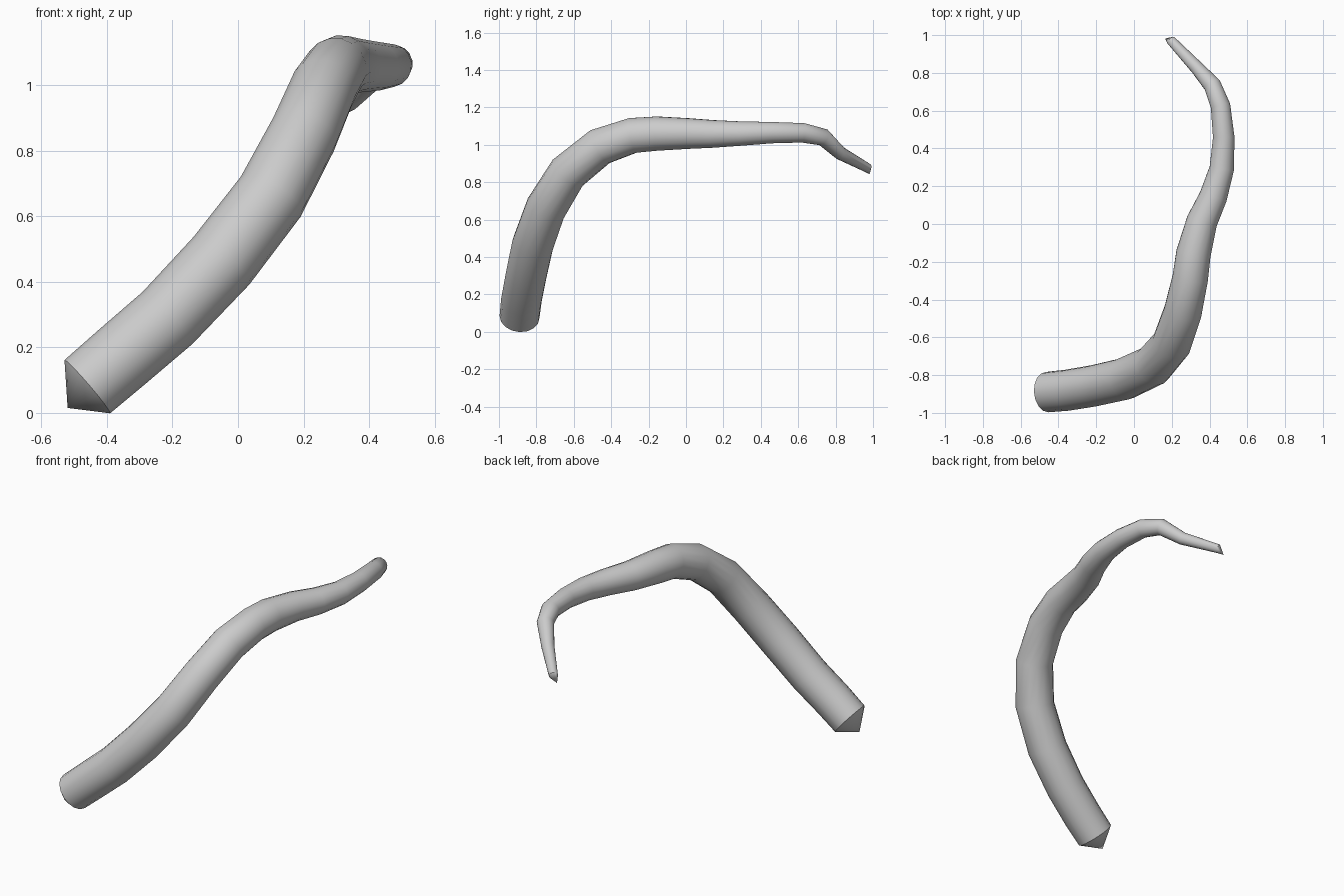
import bpy, bmesh, math
from mathutils import Vector

default = bpy.data.objects.get("Cube")
if default:
    bpy.data.objects.remove(default, do_unlink=True)

SIDES = 16
# Centre line of the horn: x, y, z, radius
PATH = [
    (-.46, -.89, .08, .107), (-.355, -.88, .17, .109), (-.215, -.857, .29, .110),
    (-.05, -.82, .465, .112), (.1, -.75, .66, .110), (.2, -.633, .85, .106),
    (.26, -.46, .99, .102), (.298, -.285, 1.05, .096), (.315, -.155, 1.06, .093),
    (.36, .015, 1.06, .083), (.42, .145, 1.058, .075), (.465, .295, 1.06, .066),
    (.475, .46, 1.065, .058), (.458, .625, 1.064, .053), (.415, .735, 1.04, .047),
    (.335, .825, .955, .036), (.195, .973, .875, .025),
]
ROOT_TIP = Vector((-.52, -.895, .015))
END_TIP = Vector((.165, .982, .842))

material = bpy.data.materials.new("horn_grey")
material.use_nodes = True
grey = (.6, .6, .6, 1)
material.diffuse_color = grey
material.node_tree.nodes["Principled BSDF"].inputs["Base Color"].default_value = grey

# Rings swept along the centre line without twisting
centres = [Vector(p[:3]) for p in PATH]
bm = bmesh.new()
rings = []
side = Vector((0, 1, 0))
for i, centre in enumerate(centres):
    before = centre - centres[i - 1] if i else Vector()
    after = centres[i + 1] - centre if i + 1 < len(centres) else Vector()
    along = (before.normalized() + after.normalized()).normalized()
    side = (side - along * side.dot(along)).normalized()
    up = along.cross(side)
    ring = []
    for k in range(SIDES):
        a = math.tau * k / SIDES
        ring.append(bm.verts.new(centre + PATH[i][3] * (side * math.cos(a) + up * math.sin(a))))
    rings.append(ring)

for low, high in zip(rings, rings[1:]):
    for k in range(SIDES):
        n = (k + 1) % SIDES
        bm.faces.new((low[k], low[n], high[n], high[k]))

# Short cones closing both ends
for ring, point in ((rings[0], ROOT_TIP), (rings[-1], END_TIP)):
    tip = bm.verts.new(point)
    for k in range(SIDES):
        bm.faces.new((ring[k], ring[(k + 1) % SIDES], tip))

bmesh.ops.recalc_face_normals(bm, faces=bm.faces)
mesh = bpy.data.meshes.new("horn")
bm.to_mesh(mesh)
bm.free()
mesh.materials.append(material)
horn = bpy.data.objects.new("horn", mesh)
bpy.context.collection.objects.link(horn)

bpy.ops.object.select_all(action="DESELECT")
horn.select_set(True)
bpy.context.view_layer.objects.active = horn
bpy.ops.object.shade_smooth_by_angle(angle=math.radians(40))
